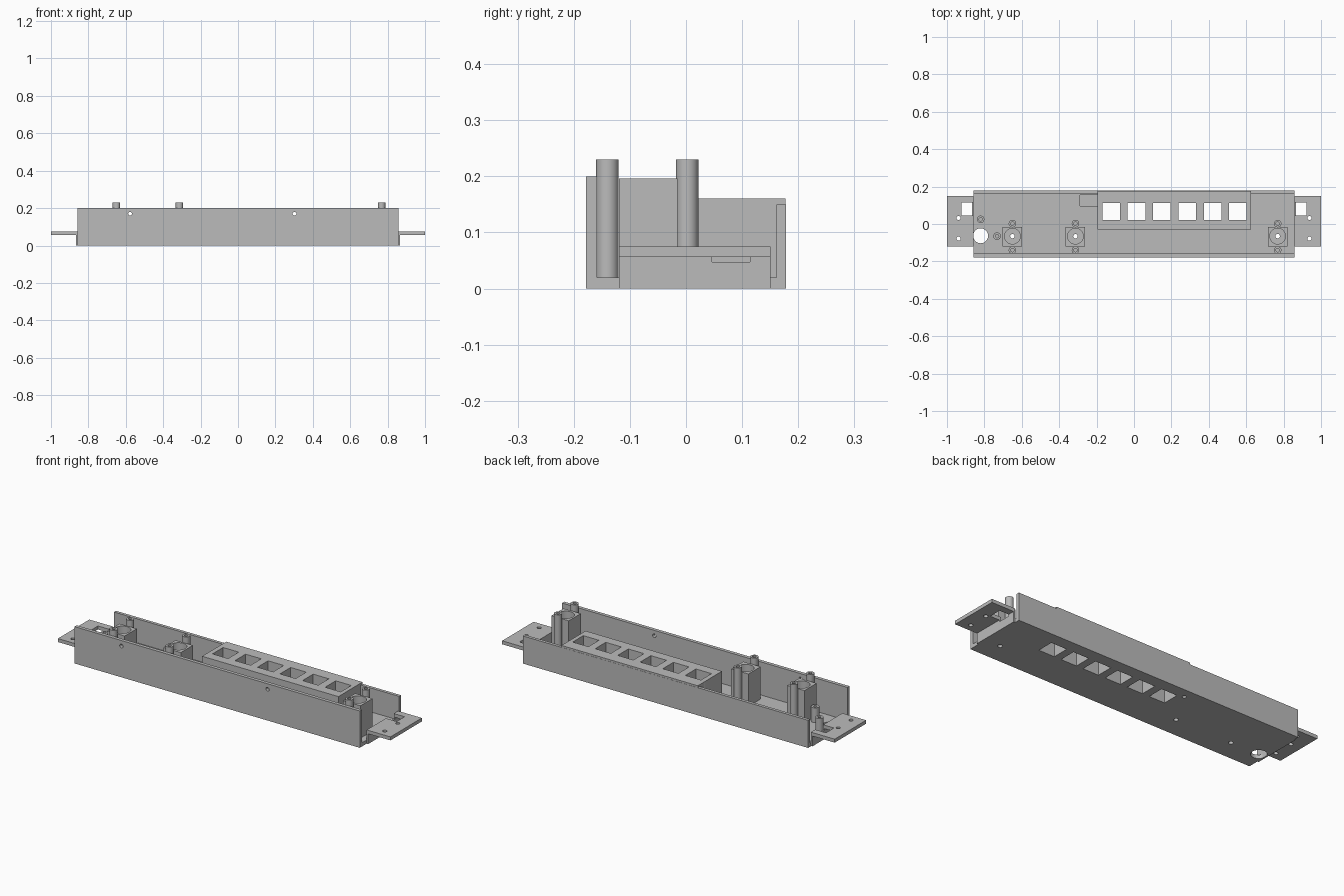
import bpy, bmesh
from mathutils import Matrix, Vector

if "Cube" in bpy.data.objects:
    bpy.data.objects.remove(bpy.data.objects["Cube"])

grey = bpy.data.materials.new("plain grey")
grey.use_nodes = True
colour = (0.5, 0.5, 0.5, 1)
grey.diffuse_color = colour
grey.node_tree.nodes["Principled BSDF"].inputs["Base Color"].default_value = colour


def add_box(bm, x0, x1, y0, y1, z0, z1):
    size = Matrix.Diagonal((x1 - x0, y1 - y0, z1 - z0, 1))
    centre = Vector((x0 + x1, y0 + y1, z0 + z1)) / 2
    bmesh.ops.create_cube(bm, size=1, matrix=Matrix.Translation(centre) @ size)


def add_rod(bm, x, y, z0, z1, r, turn=Matrix()):
    place = Matrix.Translation((x, y, (z0 + z1) / 2))
    bmesh.ops.create_cone(bm, cap_ends=True, segments=32, radius1=r, radius2=r,
                          depth=z1 - z0, matrix=turn @ place)


def add_profile(bm, points, axis, start, end):
    """Extrude a closed outline along x (axis 0) or y (axis 1)."""
    verts = []
    for a, z in points:
        verts.append(bm.verts.new((start, a, z) if axis == 0 else (a, start, z)))
    face = bm.faces.new(verts)
    moved = bmesh.ops.extrude_face_region(bm, geom=[face])["geom"]
    offset = Vector((end - start, 0, 0) if axis == 0 else (0, end - start, 0))
    bmesh.ops.translate(bm, vec=offset,
                        verts=[v for v in moved if isinstance(v, bmesh.types.BMVert)])
    bmesh.ops.recalc_face_normals(bm, faces=bm.faces)


def make(name, bm):
    mesh = bpy.data.meshes.new(name)
    bm.to_mesh(mesh)
    bm.free()
    obj = bpy.data.objects.new(name, mesh)
    bpy.context.collection.objects.link(obj)
    mesh.materials.append(grey)
    return obj


def finish(obj, cut=None):
    """Cut away the given shapes and shade the round parts smoothly."""
    bpy.ops.object.select_all(action="DESELECT")
    obj.select_set(True)
    bpy.context.view_layer.objects.active = obj
    if cut:
        cutter = make(obj.name + "_cutter", cut)
        cutter.hide_render = True
        mod = obj.modifiers.new("cut", "BOOLEAN")
        mod.operation, mod.solver, mod.object = "DIFFERENCE", "EXACT", cutter
        bpy.ops.object.modifier_apply(modifier=mod.name)
        bpy.data.objects.remove(cutter)
    bpy.ops.object.shade_smooth_by_angle()


BLOCKS = [-0.65, -0.313, 0.768]
WINDOWS = [-0.122 + 0.1355 * i for i in range(6)]
FLOOR = 0.02


def window_cutters(bm):
    for x in WINDOWS:
        add_box(bm, x - 0.047, x + 0.047, 0.022, 0.113, -0.1, 0.3)


# Open channel with a tall front wall and a lower back wall
bm = bmesh.new()
add_profile(bm, [(-0.178, 0), (0.178, 0), (0.178, 0.15), (0.161, 0.15), (0.161, FLOOR),
                 (-0.159, FLOOR), (-0.159, 0.2), (-0.178, 0.2)], 0, -0.859, 0.857)
channel = make("channel", bm)
cut = bmesh.new()
window_cutters(cut)
add_rod(cut, -0.82, -0.063, -0.1, 0.1, 0.04)
for x in BLOCKS:
    add_rod(cut, x, -0.065, -0.1, 0.1, 0.012)
add_rod(cut, -0.204, 0.125, -0.1, 0.015, 0.01)
add_box(cut, -0.29, -0.19, 0.096, 0.156, 0.01, 0.05)
upright = Matrix.Rotation(1.5707963, 4, "X")
for x in (-0.577, 0.302):
    add_rod(cut, x, 0.17, 0.1, 0.25, 0.01, upright)
finish(channel, cut)

# Raised housing with a row of square windows
bm = bmesh.new()
add_box(bm, -0.195, 0.625, -0.03, 0.177, FLOOR, 0.16)
housing = make("window_housing", bm)
cut = bmesh.new()
window_cutters(cut)
add_rod(cut, -0.204, 0.125, 0, 0.2, 0.01)
finish(housing, cut)

# Square sockets, each flanked by two screw posts
for i, x in enumerate(BLOCKS):
    bm = bmesh.new()
    add_box(bm, x - 0.052, x + 0.052, -0.119, -0.015, FLOOR, 0.196)
    cut = bmesh.new()
    add_rod(cut, x, -0.065, 0, 0.3, 0.042)
    finish(make(f"socket_{i + 1}", bm), cut)


def post(name, x, y, top):
    bm = bmesh.new()
    add_rod(bm, x, y, FLOOR, top, 0.02)
    cut = bmesh.new()
    add_rod(cut, x, y, top - 0.06, top + 0.05, 0.009)
    finish(make(name, bm), cut)


for i, x in enumerate(BLOCKS):
    post(f"front_post_{i + 1}", x, -0.14, 0.23)
    post(f"back_post_{i + 1}", x, 0.002, 0.23)
post("short_post_1", -0.82, 0.025, 0.1)
post("short_post_2", -0.732, -0.065, 0.1)

# Mounting tabs at both ends
for side, name in ((1, "left_tab"), (-1, "right_tab")):
    bm = bmesh.new()
    outline = [(0.857, 0), (0.866, 0), (0.866, 0.056), (1, 0.056), (1, 0.075), (0.857, 0.075)]
    add_profile(bm, [(side * x, z) for x, z in outline], 1, -0.119, 0.151)
    tab = make(name, bm)
    cut = bmesh.new()
    xs = sorted((side * 0.85, side * 0.922))
    add_box(cut, xs[0], xs[1], 0.046, 0.114, 0.047, 0.2)
    for y in (0.032, -0.078):
        add_rod(cut, side * 0.938, y, 0, 0.2, 0.011)
    finish(tab, cut)
